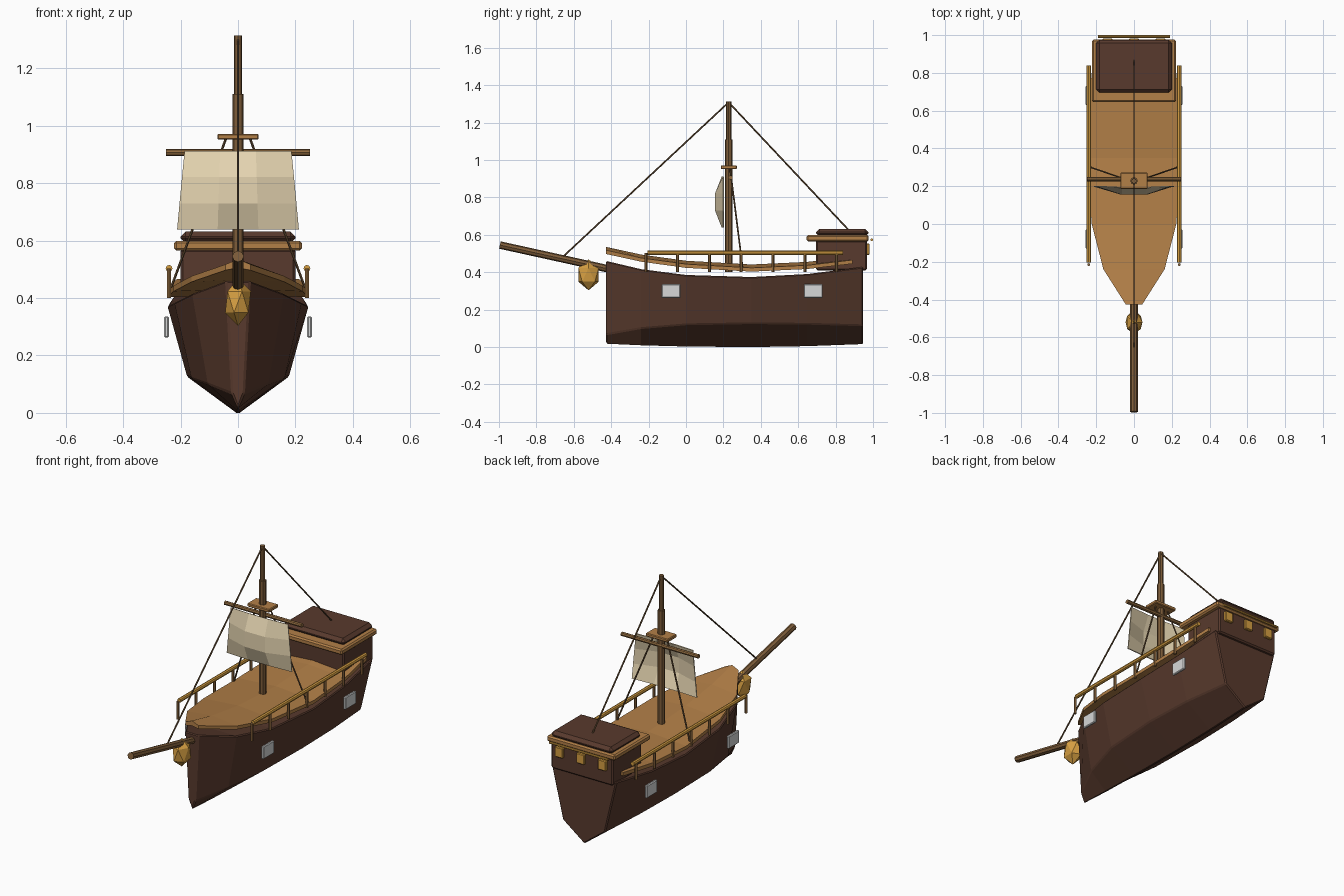
import bpy, bmesh, math
from mathutils import Vector

cube = bpy.data.objects.get("Cube")
if cube:
    bpy.data.objects.remove(cube, do_unlink=True)


def material(name, rgb):
    m = bpy.data.materials.new(name)
    m.use_nodes = True
    m.diffuse_color = (*rgb, 1)
    m.node_tree.nodes["Principled BSDF"].inputs["Base Color"].default_value = (*rgb, 1)
    return m


HULL = material("dark_hull_wood", (0.098, 0.042, 0.026))
DECK = material("tan_deck_wood", (0.45, 0.215, 0.064))
SPAR = material("brown_spar_wood", (0.21, 0.11, 0.042))
YARD = material("light_spar_wood", (0.28, 0.145, 0.05))
GOLD = material("gold", (0.68, 0.35, 0.055))
CLOTH = material("cream_cloth", (0.79, 0.665, 0.44))
PORT = material("pale_grey_metal", (0.68, 0.69, 0.69))
ROPE = material("brown_rope", (0.14, 0.08, 0.035))


def finish(name, bm, mat, bevel=0):
    bmesh.ops.recalc_face_normals(bm, faces=bm.faces)
    mesh = bpy.data.meshes.new(name)
    bm.to_mesh(mesh)
    bm.free()
    mesh.materials.append(mat)
    ob = bpy.data.objects.new(name, mesh)
    bpy.context.collection.objects.link(ob)
    if bevel:
        mod = ob.modifiers.new("bevel", "BEVEL")
        mod.width = bevel
        mod.segments = 1
    return ob


def box(name, lo, hi, mat, bevel=0):
    bm = bmesh.new()
    bmesh.ops.create_cube(bm, size=1)
    lo, hi = Vector(lo), Vector(hi)
    for v in bm.verts:
        v.co = (lo + hi) / 2 + v.co * (hi - lo)
    return finish(name, bm, mat, bevel)


def rod(name, a, b, r, mat, sides=8):
    a, b = Vector(a), Vector(b)
    bm = bmesh.new()
    bmesh.ops.create_cone(bm, cap_ends=True, segments=sides, radius1=r, radius2=r, depth=(b - a).length)
    turn = (b - a).to_track_quat("Z", "Y")
    for v in bm.verts:
        v.co = turn @ v.co + (a + b) / 2
    return finish(name, bm, mat)


def loft(name, rings, mat, bevel=0):
    """Skin closed cross-sections and cap both ends."""
    bm = bmesh.new()
    rows = [[bm.verts.new(p) for p in ring] for ring in rings]
    n = len(rows[0])
    for r, s in zip(rows, rows[1:]):
        for i in range(n):
            j = (i + 1) % n
            bm.faces.new((r[i], r[j], s[j], s[i]))
    bm.faces.new(rows[0])
    bm.faces.new(rows[-1])
    return finish(name, bm, mat, bevel)


# Hull: y, top half width, top z, chine half width, chine z, keel z
stations = [(-0.427, 0.042, 0.46, 0.022, 0.068, 0.012),
            (-0.24, 0.16, 0.416, 0.105, 0.1, 0.005),
            (0.0, 0.222, 0.385, 0.162, 0.12, -0.001),
            (0.35, 0.246, 0.374, 0.177, 0.126, -0.004),
            (0.65, 0.237, 0.39, 0.167, 0.123, 0.001),
            (0.947, 0.212, 0.428, 0.137, 0.115, 0.012)]
loft("hull", [[(0, y, k), (c, y, cz), (w, y, z), (-w, y, z), (-c, y, cz)]
              for y, w, z, c, cz, k in stations], HULL, 0.006)

# Cambered deck slab following the sheer: y, half width, ridge z
deck = [(-0.427, 0.043, 0.535), (-0.24, 0.162, 0.494), (0.0, 0.224, 0.461),
        (0.35, 0.247, 0.441), (0.65, 0.238, 0.455), (0.89, 0.215, 0.483)]
loft("deck", [[(-w, y, z - 0.018), (0, y, z), (w, y, z - 0.018),
               (w, y, z - 0.038), (0, y, z - 0.03), (-w, y, z - 0.038)]
              for y, w, z in deck], DECK)

# Stern cabin
box("cabin", (-0.2, 0.695, 0.41), (0.2, 0.967, 0.57), HULL, 0.008)
box("cabin_rim", (-0.222, 0.645, 0.565), (0.222, 0.977, 0.599), DECK, 0.008)
box("cabin_roof", (-0.2, 0.695, 0.59), (0.2, 0.975, 0.632), HULL, 0.018)
for i in (-1, 0, 1):
    x = i * 0.14
    box("stern_window", (x - 0.026, 0.955, 0.492), (x + 0.026, 0.982, 0.552), GOLD, 0.004)
rod("stern_bar", (-0.19, 0.993, 0.573), (0.19, 0.993, 0.573), 0.007, GOLD)

# Railings, hatches and shrouds on both sides
for s, side in ((1, "left"), (-1, "right")):
    rod(side + "_rail", (s * 0.24, -0.205, 0.503), (s * 0.24, 0.84, 0.503), 0.012, GOLD)
    for i in range(7):
        y = -0.215 + i * 0.17
        rod(side + "_rail_post", (s * 0.24, y, 0.4), (s * 0.24, y, 0.503), 0.008, YARD, 6)
    for y in (-0.08, 0.68):
        box(side + "_gun_port", (s * 0.249 - 0.008, y - 0.05, 0.262),
            (s * 0.249 + 0.008, y + 0.05, 0.336), PORT, 0.004)
    rod(side + "_shroud", (s * 0.04, 0.235, 0.96), (s * 0.235, 0.302, 0.43), 0.0045, ROPE, 6)

# Mast, lookout and yard
MAST_Y = 0.228
rod("lower_mast", (0, MAST_Y, 0.4), (0, MAST_Y, 1.11), 0.02, SPAR)
rod("upper_mast", (0, MAST_Y, 1.1), (0, MAST_Y, 1.313), 0.014, SPAR)
box("lookout_platform", (-0.072, 0.186, 0.951), (0.072, 0.272, 0.971), DECK, 0.004)
rod("yard", (-0.25, 0.238, 0.906), (0.25, 0.238, 0.906), 0.012, YARD)

# Billowing sail: a three by three grid
bm = bmesh.new()
bmesh.ops.create_grid(bm, x_segments=3, y_segments=3, size=1)
for v in bm.verts:
    u, t = v.co.x, v.co.y
    belly = 0.042 if abs(u) < 0.5 else 0
    if abs(t) > 0.5:
        belly *= 0.15
    v.co = (u * (0.198 - 0.013 * t), 0.202 - belly, 0.775 + 0.135 * t)
sail = finish("sail", bm, CLOTH)
sail.modifiers.new("thickness", "SOLIDIFY").thickness = 0.005

# Bowsprit, figurehead and stays
rod("bowsprit", (0, -0.995, 0.545), (0, -0.39, 0.412), 0.02, SPAR)
bm = bmesh.new()
bmesh.ops.create_icosphere(bm, subdivisions=1, radius=1)
for v in bm.verts:
    v.co = (v.co.x * 0.05, v.co.y * 0.064 - 0.521, v.co.z * 0.083 + 0.386)
finish("figurehead", bm, GOLD)
top = (0, MAST_Y, 1.308)
rod("fore_stay", top, (0, -0.655, 0.485), 0.0045, ROPE, 6)
rod("back_stay", top, (0, 0.87, 0.625), 0.0045, ROPE, 6)
